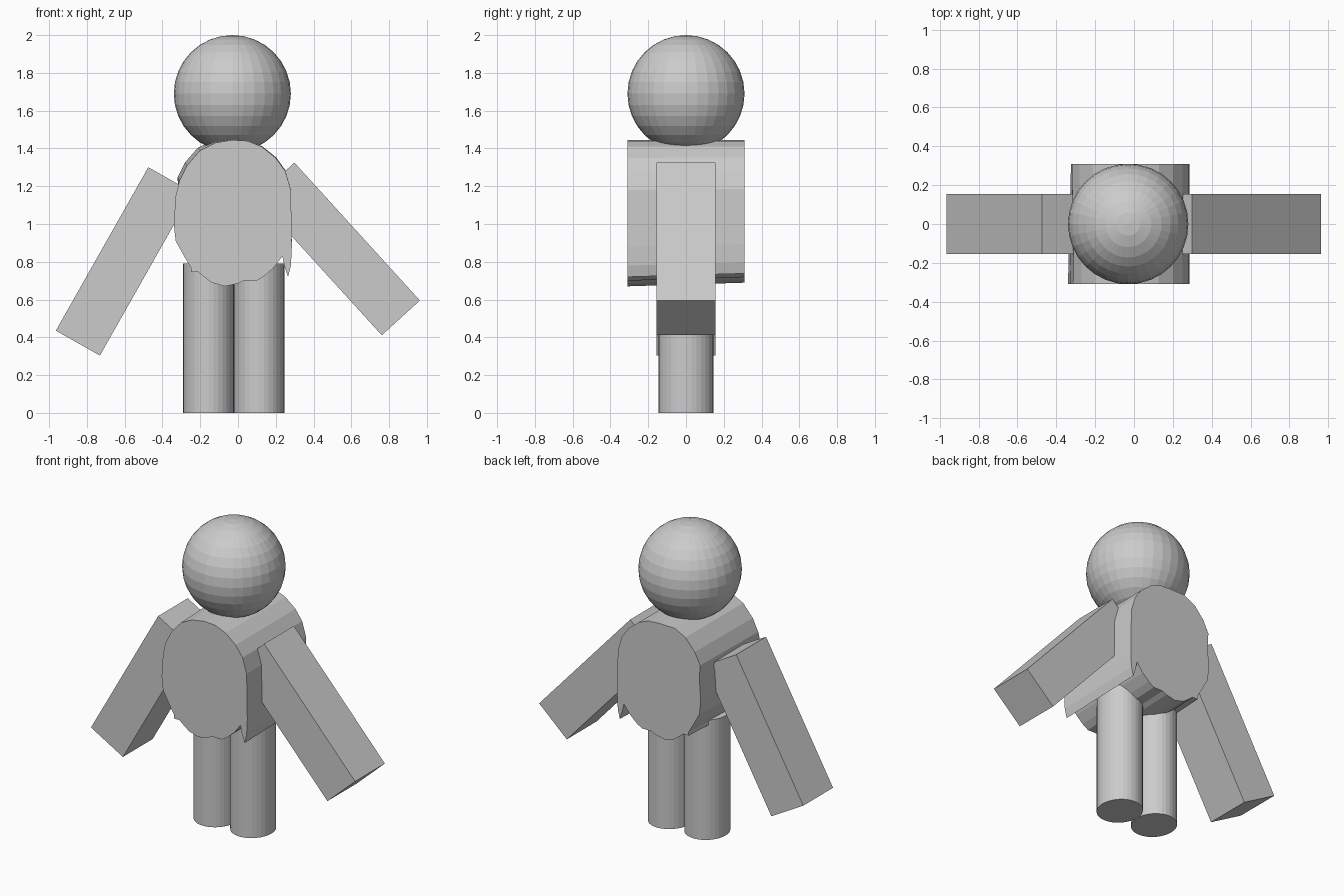
import bpy
import bmesh
from math import radians
from mathutils import Vector

# Remove the default object
default_cube = bpy.data.objects.get("Cube")
if default_cube:
    bpy.data.objects.remove(default_cube, do_unlink=True)

# One plain grey for the whole figure
grey = bpy.data.materials.new("plain grey")
grey.use_nodes = True
grey_colour = (0.6, 0.6, 0.6, 1)
grey.diffuse_color = grey_colour
grey.node_tree.nodes["Principled BSDF"].inputs["Base Color"].default_value = grey_colour


def finish(name):
    """Name the active object and give it the grey material."""
    part = bpy.context.object
    part.name = name
    part.data.name = name
    part.data.materials.append(grey)
    return part


def add_arm(name, centre_x, centre_z, width, length, lean_degrees):
    """Add a square-ended box arm that leans sideways."""
    bpy.ops.mesh.primitive_cube_add(
        size=1,
        location=(centre_x, 0, centre_z),
        rotation=(0, radians(lean_degrees), 0),
    )
    arm = finish(name)
    arm.scale = (width, 0.31, length)
    return arm


def add_leg(name, centre_x):
    """Add an upright, slightly oval cylinder leg."""
    bpy.ops.mesh.primitive_cylinder_add(
        vertices=32, radius=1, depth=0.79, location=(centre_x, 0, 0.395)
    )
    leg = finish(name)
    leg.scale = (0.134, 0.145, 1)
    return leg


def add_torso(name, outline, half_depth):
    """Extrude the outline front to back, narrowing a little at the back."""
    pivot = Vector((0.285, 1.445))
    bm = bmesh.new()
    front, back = [], []
    for x, z in outline:
        front.append(bm.verts.new((x, -half_depth, z)))
        rear = pivot + (Vector((x, z)) - pivot) * 0.975
        # The rear shoulder bulges slightly past the front one
        if x < -0.1 and z > 1.2:
            rear += Vector((-0.025, 0.012))
        back.append(bm.verts.new((rear.x, half_depth, rear.y)))
    bm.faces.new(front)
    bm.faces.new(list(reversed(back)))
    count = len(outline)
    for i in range(count):
        j = (i + 1) % count
        bm.faces.new((front[i], back[i], back[j], front[j]))
    bmesh.ops.recalc_face_normals(bm, faces=bm.faces)
    mesh = bpy.data.meshes.new(name)
    bm.to_mesh(mesh)
    bm.free()
    torso = bpy.data.objects.new(name, mesh)
    bpy.context.collection.objects.link(torso)
    mesh.materials.append(grey)
    return torso


# Head
bpy.ops.mesh.primitive_uv_sphere_add(
    segments=32, ring_count=16, radius=0.31, location=(-0.03, 0, 1.69)
)
finish("head")

# Torso: rounded shoulders, ragged hem and a small hanging point
torso_outline = [
    (-0.03, 1.445), (-0.12, 1.43), (-0.2, 1.39), (-0.27, 1.31), (-0.31, 1.23),
    (-0.33, 1.15), (-0.34, 1), (-0.33, 0.91), (-0.28, 0.82), (-0.25, 0.77),
    (-0.25, 0.745), (-0.21, 0.745), (-0.18, 0.72), (-0.14, 0.69), (-0.07, 0.67),
    (0, 0.685), (0.03, 0.7), (0.1, 0.7), (0.14, 0.725), (0.19, 0.77),
    (0.235, 0.83), (0.245, 0.78), (0.265, 0.72), (0.28, 0.78), (0.285, 0.88),
    (0.28, 1.18), (0.25, 1.28), (0.2, 1.35), (0.125, 1.41), (0.05, 1.44),
]
add_torso("torso", torso_outline, 0.31)

# Arms, spread at different angles
add_arm("right_arm", -0.603, 0.802, 0.268, 0.994, 29.5)
add_arm("left_arm", 0.53, 0.868, 0.273, 0.987, -42.3)

# Legs
for leg_name, leg_x in (("right_leg", -0.156), ("left_leg", 0.111)):
    add_leg(leg_name, leg_x)
